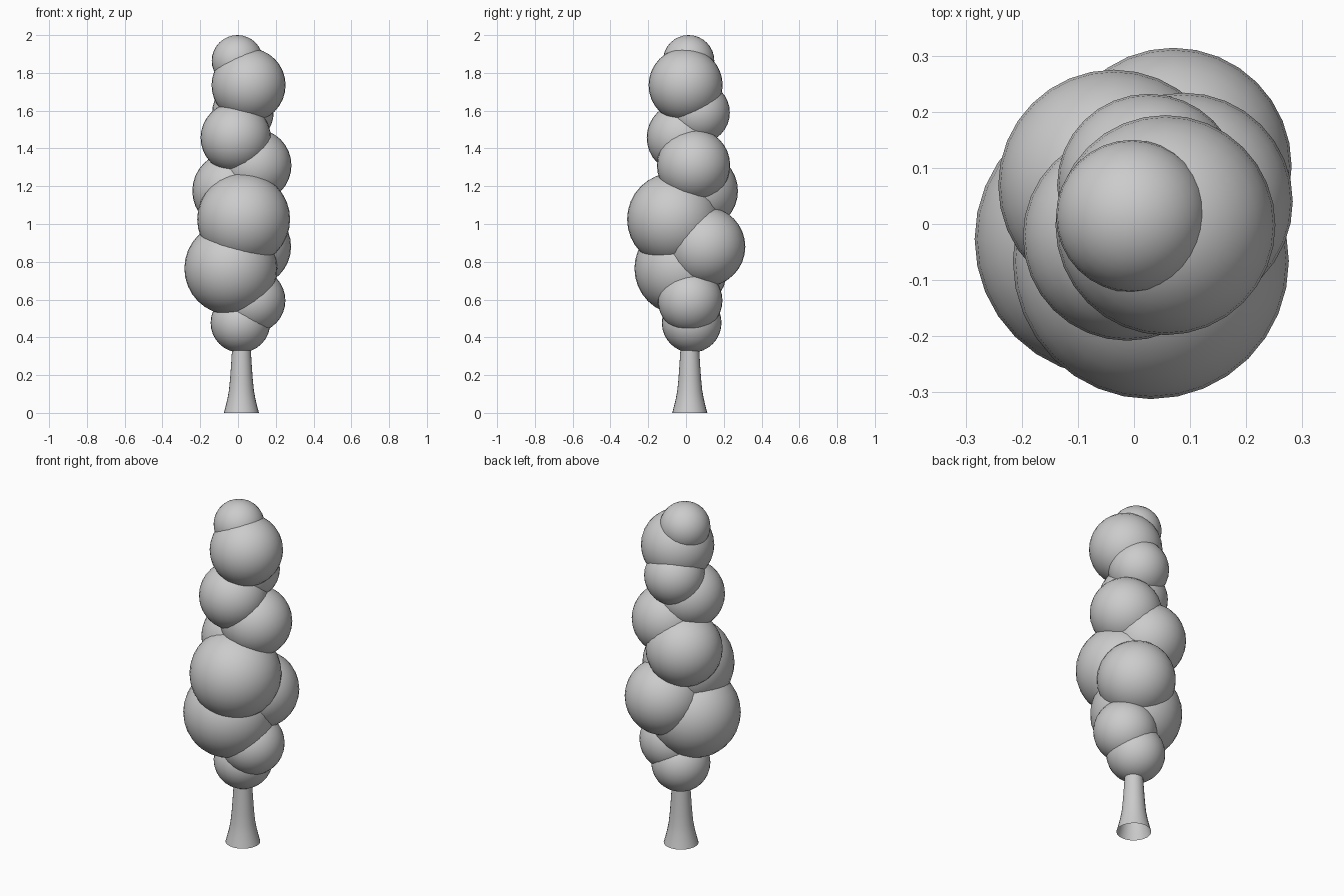
import bpy, bmesh
from math import cos, sin, tau

if "Cube" in bpy.data.objects:
    bpy.data.objects.remove(bpy.data.objects["Cube"])


def finish(name, bm):
    for f in bm.faces:
        f.smooth = True
    me = bpy.data.meshes.new(name)
    bm.to_mesh(me)
    bm.free()
    ob = bpy.data.objects.new(name, me)
    bpy.context.collection.objects.link(ob)
    return ob


# Trunk: flared tube, open underneath, running up into the foliage
profile = [(0.093, 0), (0.085, 0.03), (0.074, 0.075), (0.066, 0.12),
           (0.060, 0.18), (0.055, 0.25), (0.050, 0.33), (0.045, 0.45)]
N = 24
bm = bmesh.new()
rings = [[bm.verts.new((0.018 + r * cos(tau * i / N), 0.02 + r * sin(tau * i / N), z))
          for i in range(N)] for r, z in profile]
for a, b in zip(rings, rings[1:]):
    for i in range(N):
        j = (i + 1) % N
        bm.faces.new((a[i], a[j], b[j], b[i]))
bm.faces.new(rings[-1])
finish("trunk", bm)

# Foliage: overlapping balls spiralling upward (x, y, z, radius)
balls = [
    (0.013, 0.030, 0.477, 0.158),
    (0.080, 0.022, 0.595, 0.171),
    (-0.038, -0.027, 0.765, 0.246),
    (0.070, 0.103, 0.880, 0.211),
    (0.030, -0.066, 1.025, 0.246),
    (-0.036, 0.069, 1.175, 0.206),
    (0.089, 0.040, 1.310, 0.194),
    (-0.012, -0.022, 1.457, 0.186),
    (0.026, 0.069, 1.590, 0.163),
    (0.056, -0.002, 1.735, 0.196),
    (-0.003, 0.014, 1.864, 0.136),
]
for k, (x, y, z, r) in enumerate(balls, 1):
    bm = bmesh.new()
    bmesh.ops.create_uvsphere(bm, u_segments=32, v_segments=16, radius=r)
    finish(f"foliage_ball_{k:02d}", bm).location = (x, y, z)
